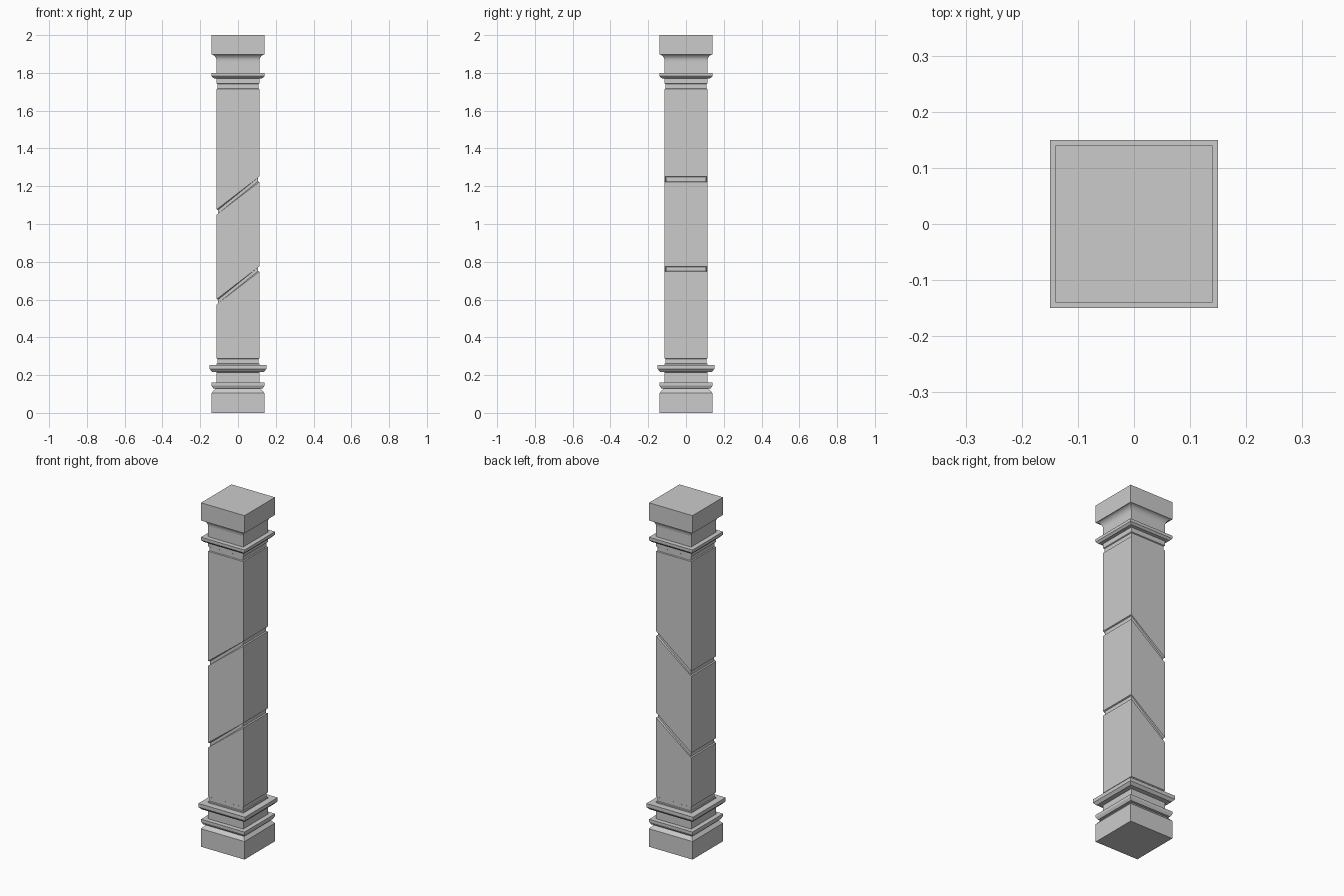
import bpy, bmesh, math

if "Cube" in bpy.data.objects:
    bpy.data.objects.remove(bpy.data.objects["Cube"])


def square_loft(name, rows):
    """Capped stack of square rings; row = (half width, z, rise from centre to the +x side)."""
    bm = bmesh.new()
    loops = []
    for w, z, rise in rows:
        loops.append([bm.verts.new((sx * w, sy * w, z + sx * rise))
                      for sx, sy in ((-1, -1), (1, -1), (1, 1), (-1, 1))])
    for a, b in zip(loops, loops[1:]):
        for i in range(4):
            j = (i + 1) % 4
            bm.faces.new((a[i], a[j], b[j], b[i]))
    bm.faces.new(loops[0][::-1])
    bm.faces.new(loops[-1])
    me = bpy.data.meshes.new(name)
    bm.to_mesh(me)
    bm.free()
    ob = bpy.data.objects.new(name, me)
    bpy.context.collection.objects.link(ob)
    return ob


W = 0.113   # shaft half width
G = 0.106   # groove half width


def groove(z, rise):
    # slanted band cut around the shaft
    return [(W, z - 0.014, rise), (G, z - 0.011, rise), (G, z + 0.011, rise), (W, z + 0.014, rise)]


# stepped base with two projecting mouldings
base = [(0.14, 0, 0), (0.14, 0.105, 0), (0.118, 0.13, 0), (0.132, 0.13, 0), (0.14, 0.145, 0),
        (0.14, 0.16, 0), (W, 0.16, 0), (W, 0.215, 0), (0.137, 0.217, 0), (0.15, 0.232, 0),
        (0.15, 0.253, 0), (W, 0.253, 0), (W, 0.26, 0), (0.108, 0.262, 0), (0.108, 0.285, 0)]

# shaft whose edge loops tilt progressively, with two slanted grooves
shaft = [(0.108, 0.285, 0), (W, 0.288, 0), (W, 0.412, 0.028), (W, 0.54, 0.06)]
shaft += groove(0.675, 0.087)
shaft += [(W, 0.835, 0.087), (W, 0.99, 0.087)]
shaft += groove(1.15, 0.087)
shaft += [(W, 1.345, 0.055), (W, 1.532, 0.028), (W, 1.715, 0), (0.108, 1.718, 0)]

# capital: neck ring, concave flare and top block
capital = [(0.108, 1.718, 0), (0.108, 1.74, 0), (W, 1.743, 0), (W, 1.77, 0), (0.13, 1.772, 0),
           (0.14, 1.783, 0), (0.14, 1.80, 0), (W, 1.80, 0)]
for i in range(7):
    a = math.radians(15 * i)
    capital.append((0.14 - 0.027 * math.cos(a), 1.86 + 0.037 * math.sin(a), 0))
capital.append((0.14, 2.0, 0))

square_loft("column", base + shaft[1:] + capital[1:])
